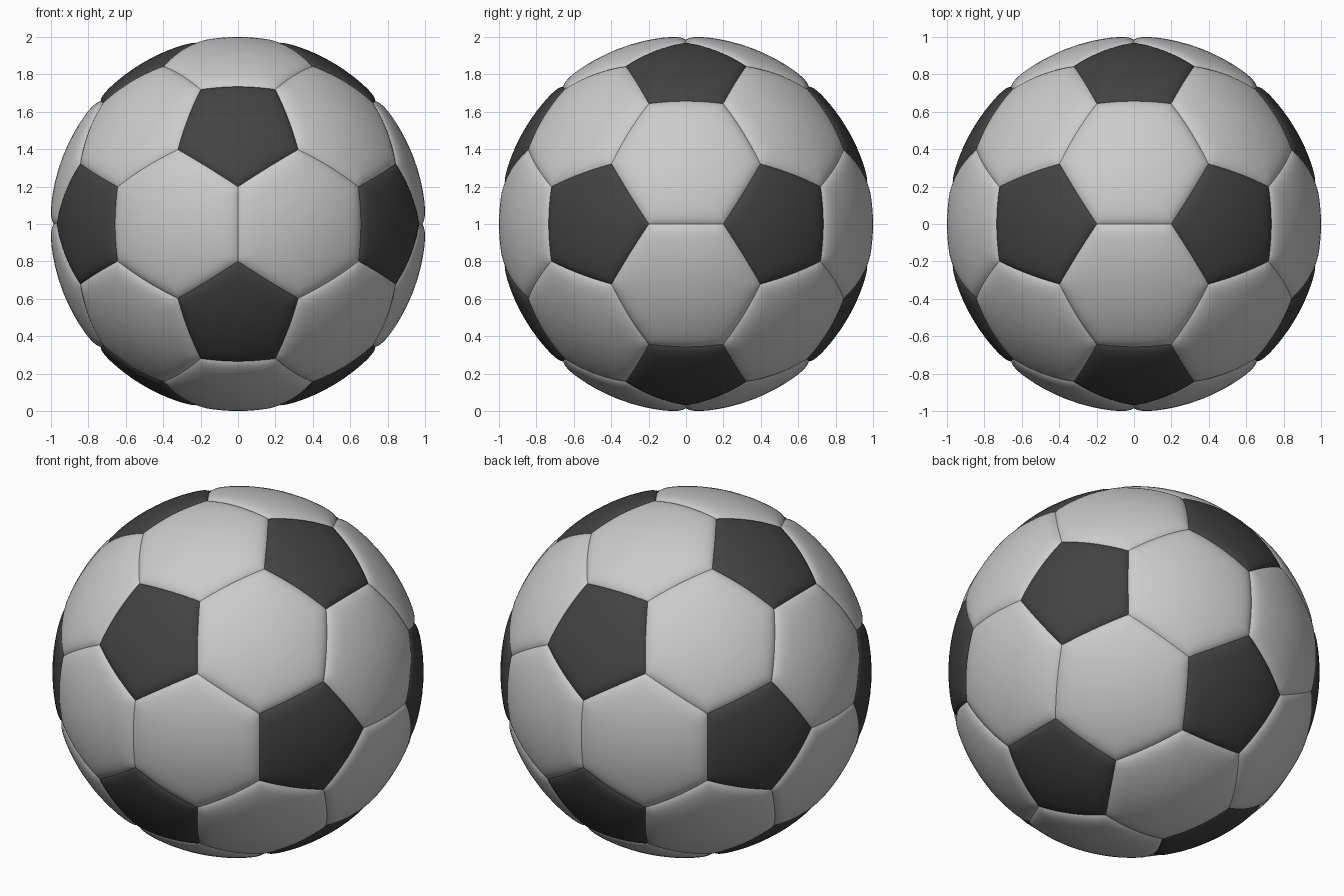
import bpy, bmesh
from math import exp, sqrt, atan2
from itertools import combinations
from mathutils import Vector

if "Cube" in bpy.data.objects:
    bpy.data.objects.remove(bpy.data.objects["Cube"])

PHI = (1 + sqrt(5)) / 2
RINGS = [0, .015, .035, .06, .09, .13, .18, .25, .35, .5, .65, .82]
STEPS = 12          # points along each panel side
SEAM = 0.985        # radius at the seams

# icosahedron corners: each is the middle of a pentagon
ico = []
for a in (1, -1):
    for b in (PHI, -PHI):
        ico += [Vector((0, b, a)), Vector((b, a, 0)), Vector((a, 0, b))]


def near(p, q):
    return abs((p - q).length - 2) < 0.01


def sort_around(points):
    n = sum(points, Vector()).normalized()
    u = n.orthogonal().normalized()
    v = n.cross(u)
    return sorted(points, key=lambda p: atan2(p.dot(v), p.dot(u)))


def add_panel(bm, corners, puff, soft):
    """Puffed panel: concentric rings from the seam to the middle."""
    corners = [c.normalized() for c in sort_around(corners)]
    mid = sum(corners, Vector()) / len(corners)
    apothem = ((corners[0] + corners[1]) / 2 - mid).length

    def place(p, t):
        r = SEAM + puff * (1 - exp(-t * apothem / soft))
        return bm.verts.new(p.normalized() * r + Vector((0, 0, 1)))

    rim = [c.lerp(corners[(i + 1) % len(corners)], k / STEPS)
           for i, c in enumerate(corners) for k in range(STEPS)]
    rings = [[place(p.lerp(mid, t), t) for p in rim] for t in RINGS]
    n = len(rim)
    for lo, hi in zip(rings, rings[1:]):
        for i in range(n):
            j = (i + 1) % n
            bm.faces.new((lo[i], lo[j], hi[j], hi[i]))
    top = place(mid, 1)
    for i in range(n):
        bm.faces.new((rings[-1][i], rings[-1][(i + 1) % n], top))


def make_object(name, panels, puff, soft):
    bm = bmesh.new()
    for corners in panels:
        add_panel(bm, corners, puff, soft)
    for f in bm.faces:
        f.smooth = True
    mesh = bpy.data.meshes.new(name)
    bm.to_mesh(mesh)
    bm.free()
    obj = bpy.data.objects.new(name, mesh)
    bpy.context.collection.objects.link(obj)
    return obj


# pentagons cut off each corner, hexagons are what is left of each triangle
pentagons = [[p.lerp(q, 1 / 3) for q in ico if near(p, q)] for p in ico]
hexagons = [[p.lerp(q, 1 / 3) for p in tri for q in tri if p is not q]
            for tri in combinations(ico, 3)
            if all(near(p, q) for p, q in combinations(tri, 2))]

make_object("hexagon_panels", hexagons, 0.019, 0.03)
dark = make_object("pentagon_panels", pentagons, 0.016, 0.022)

mat = bpy.data.materials.new("dark_panel")
mat.diffuse_color = (0.055, 0.055, 0.055, 1)
mat.use_nodes = True
mat.node_tree.nodes["Principled BSDF"].inputs["Base Color"].default_value = mat.diffuse_color
dark.data.materials.append(mat)
